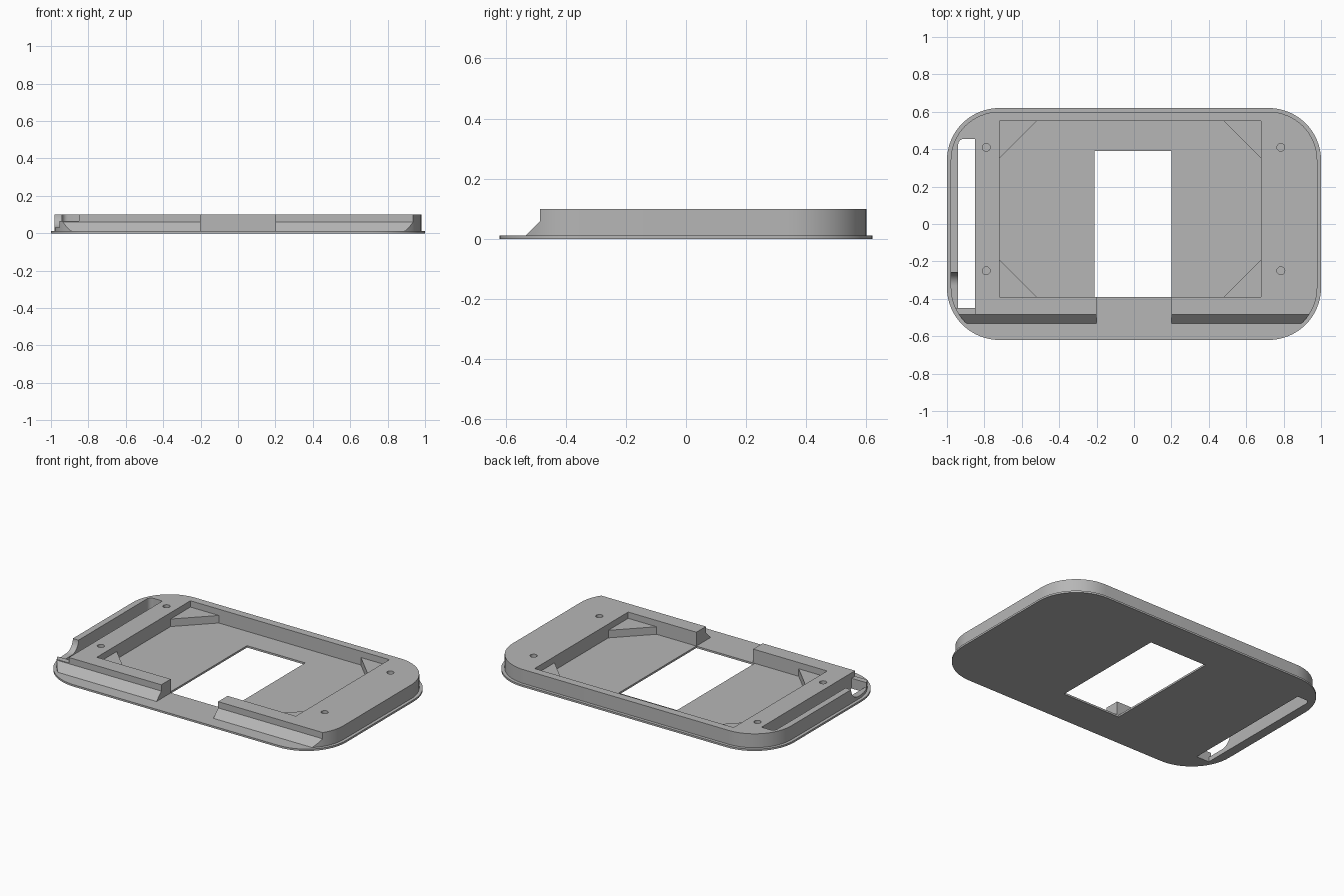
import bpy, bmesh, math
from mathutils import Vector

if "Cube" in bpy.data.objects:
    bpy.data.objects.remove(bpy.data.objects["Cube"], do_unlink=True)

grey = bpy.data.materials.new("plain grey")
grey.use_nodes = True
COLOUR = (0.47, 0.47, 0.47, 1)
grey.diffuse_color = COLOUR
for node in grey.node_tree.nodes:
    if node.type == 'BSDF_PRINCIPLED':
        node.inputs["Base Color"].default_value = COLOUR


def prism(name, outline, low, high, axis="z"):
    """Extrude a 2D outline along z (points are x, y) or along x (points are y, z)."""
    bm = bmesh.new()
    place = (lambda a, b: (a, b, low)) if axis == "z" else (lambda a, b: (low, a, b))
    face = bm.faces.new([bm.verts.new(place(a, b)) for a, b in outline])
    top = bmesh.ops.extrude_face_region(bm, geom=[face])["geom"]
    step = Vector((0, 0, high - low)) if axis == "z" else Vector((high - low, 0, 0))
    bmesh.ops.translate(bm, vec=step, verts=[g for g in top if isinstance(g, bmesh.types.BMVert)])
    bmesh.ops.recalc_face_normals(bm, faces=bm.faces)
    mesh = bpy.data.meshes.new(name)
    bm.to_mesh(mesh)
    bm.free()
    mesh.materials.append(grey)
    obj = bpy.data.objects.new(name, mesh)
    bpy.context.collection.objects.link(obj)
    return obj


def rect(x0, x1, y0, y1):
    return [(x0, y0), (x1, y0), (x1, y1), (x0, y1)]


def arc(cx, cy, r, start, end, n=16):
    angles = [math.radians(start + (end - start) * i / n) for i in range(n + 1)]
    return [(cx + r * math.cos(a), cy + r * math.sin(a)) for a in angles]


def rounded(hx, hy, r):
    points = []
    for k, (sx, sy) in enumerate([(1, 1), (-1, 1), (-1, -1), (1, -1)]):
        points += arc(sx * (hx - r), sy * (hy - r), r, 90 * k, 90 * k + 90)
    return points


def combine(target, tool, operation):
    """Apply a boolean and discard the tool."""
    tool.hide_render = True
    mod = target.modifiers.new(tool.name, 'BOOLEAN')
    mod.operation, mod.solver, mod.object = operation, 'EXACT', tool
    bpy.context.view_layer.objects.active = target
    bpy.ops.object.modifier_apply(modifier=mod.name)
    bpy.data.objects.remove(tool, do_unlink=True)


def cut(target, *args, **kw):
    combine(target, prism(*args, **kw), 'DIFFERENCE')


FLOOR, TOP = 0.012, 0.1
X0, X1, Y0, Y1 = -0.72, 0.68, -0.39, 0.55

# Raised rim with its open pocket, front gap and sloped front edge
tray = prism("tray", rounded(0.98, 0.6, 0.26), 0.006, TOP)
cut(tray, "pocket", rect(X0, X1, Y0, Y1), -0.1, 0.2)
cut(tray, "front_gap", rect(-0.2, 0.2, -0.8, -0.2), -0.1, 0.2)
front = [(-0.485, 0.2), (-0.485, 0.06), (-0.545, 0), (-0.545, -0.1), (-0.8, -0.1), (-0.8, 0.2)]
cut(tray, "front_slope", front, -1.2, 1.2, axis="x")

# Base flange and triangular corner supports
combine(tray, prism("flange", rounded(1, 0.62, 0.28), 0, FLOOR), 'UNION')
for x, sx in ((X0, 1), (X1, -1)):
    for y, sy in ((Y0, 1), (Y1, -1)):
        e = 0.01
        corner = [(x - e * sx, y - e * sy), (x + 0.2 * sx, y - e * sy), (x + 0.2 * sx, y),
                  (x, y + 0.2 * sy), (x - e * sx, y + 0.2 * sy)]
        combine(tray, prism("corner_support", corner, 0.007, 0.06), 'UNION')

# Centre window and side slot
cut(tray, "window", rect(-0.21, 0.2, -0.389, 0.39), -0.1, 0.05)
slot = [(-0.94, -0.45), (-0.85, -0.45), (-0.85, 0.455)] + arc(-0.91, 0.425, 0.03, 90, 180, 6)
cut(tray, "side_slot", slot, -0.1, 0.2)

# Curved opening in the side wall and the low ledge at its front end
scoop = arc(-0.33, TOP, 0.07, 0, -90, 10) + [(-0.45, 0.03), (-0.45, 0.2), (-0.26, 0.2)]
cut(tray, "side_scoop", scoop, -1.2, -0.9, axis="x")
cut(tray, "front_ledge", rect(-1.2, -0.85, -0.6, -0.44), 0.065, 0.2)

# Blind screw holes
for x in (-0.79, 0.785):
    for y in (-0.25, 0.41):
        cut(tray, "screw_hole", arc(x, y, 0.021, 0, 345, 23), 0.02, 0.2)

# Smooth the curved walls, keep edges sharp
bpy.ops.object.select_all(action='DESELECT')
tray.select_set(True)
bpy.context.view_layer.objects.active = tray
bpy.ops.object.shade_smooth_by_angle(angle=math.radians(30))
